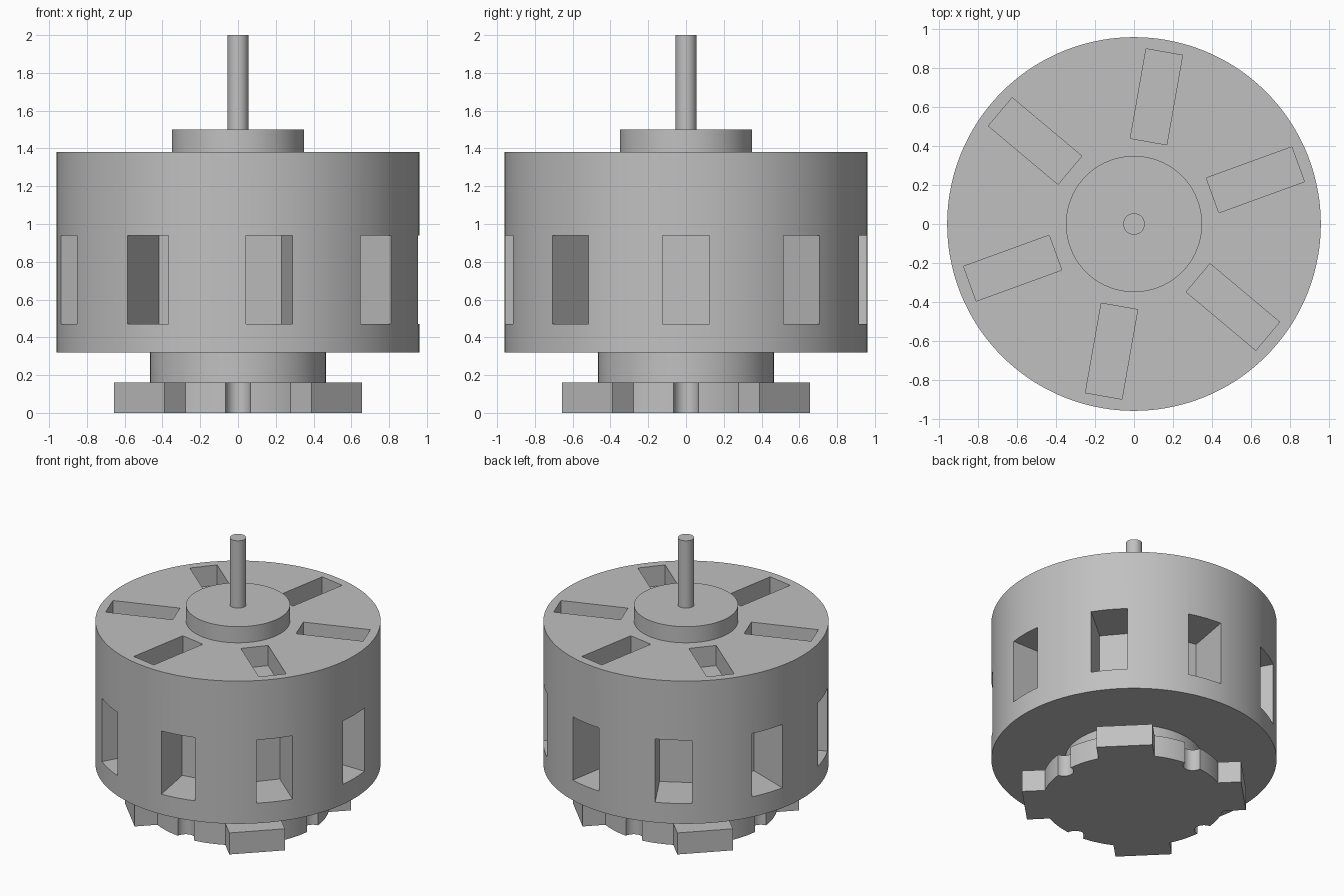
import bpy
import bmesh
from math import pi, asin, sin, cos, radians
from mathutils import Matrix, Vector

default = bpy.data.objects.get("Cube")
if default:
    bpy.data.objects.remove(default)

GREY = (0.53, 0.53, 0.53, 1)
metal = bpy.data.materials.new("grey metal")
metal.use_nodes = True
metal.diffuse_color = GREY
metal.node_tree.nodes["Principled BSDF"].inputs["Base Color"].default_value = GREY


def make_object(name, bm):
    bmesh.ops.recalc_face_normals(bm, faces=bm.faces)
    mesh = bpy.data.meshes.new(name)
    bm.to_mesh(mesh)
    bm.free()
    mesh.materials.append(metal)
    obj = bpy.data.objects.new(name, mesh)
    bpy.context.collection.objects.link(obj)
    return obj


def smooth(obj):
    bpy.ops.object.select_all(action="DESELECT")
    obj.select_set(True)
    bpy.context.view_layer.objects.active = obj
    bpy.ops.object.shade_smooth_by_angle(angle=radians(30))


def cylinder(name, radius, z0, z1, segments=96):
    bm = bmesh.new()
    bmesh.ops.create_cone(bm, cap_ends=True, segments=segments, radius1=radius,
                          radius2=radius, depth=z1 - z0,
                          matrix=Matrix.Translation((0, 0, (z0 + z1) / 2)))
    return make_object(name, bm)


def cut_ring(target, count, start, r0, r1, width, z0, z1):
    """Cut evenly spaced radial boxes out of the target."""
    bm = bmesh.new()
    for i in range(count):
        turn = Matrix.Rotation(radians(start) + i * 2 * pi / count, 4, "Z")
        move = Matrix.Translation(((r0 + r1) / 2, 0, (z0 + z1) / 2))
        size = Matrix.Diagonal((r1 - r0, width, z1 - z0, 1))
        bmesh.ops.create_cube(bm, size=1, matrix=turn @ move @ size)
    cutter = make_object("cutter", bm)
    cutter.hide_render = True
    mod = target.modifiers.new("cut", "BOOLEAN")
    mod.operation = "DIFFERENCE"
    mod.solver = "EXACT"
    mod.object = cutter
    bpy.context.view_layer.objects.active = target
    bpy.ops.object.modifier_apply(modifier=mod.name)
    bpy.data.objects.remove(cutter)


# Main drum with side windows and shallow slots in the top
drum = cylinder("drum_housing", 0.96, 0.32, 1.38, 144)
cut_ring(drum, 9, 0, 0.62, 1.1, 0.25, 0.47, 0.94)
cut_ring(drum, 6, 20, 0.43, 0.897, 0.19, 1.23, 1.5)
smooth(drum)

# Collars and shaft
smooth(cylinder("top_collar", 0.35, 1.38, 1.5))
smooth(cylinder("shaft", 0.055, 1.5, 2.0, 48))
smooth(cylinder("lower_collar", 0.465, 0.16, 0.32))

# Mounting plate: disc with four square tabs and a round notch between each pair
R, TAB_R, TAB_W, NOTCH = 0.615, 0.74, 0.19, 0.065
tab_angle = asin(TAB_W / R)
notch_angle = 2 * asin(NOTCH / (2 * R))
notch_start = pi / 2 + notch_angle / 2


def arc(radius, a0, a1, steps, centre=0.0):
    angles = [a0 + (a1 - a0) * i / steps for i in range(steps + 1)]
    return [Vector((centre + radius * cos(a), radius * sin(a), 0)) for a in angles]


edge = pi / 4 - tab_angle
quarter = arc(R, -edge, -notch_angle, 10)
quarter += arc(NOTCH, -notch_start, notch_start - 2 * pi, 14, R)[1:-1]
quarter += arc(R, notch_angle, edge, 10)
diagonal = Matrix.Rotation(pi / 4, 3, "Z")
quarter += [diagonal @ Vector((TAB_R, side * TAB_W, 0)) for side in (-1, 1)]

bm = bmesh.new()
outline = [bm.verts.new(Matrix.Rotation(k * pi / 2, 3, "Z") @ p)
           for k in range(4) for p in quarter]
base = bm.faces.new(outline)
top = bmesh.ops.extrude_face_region(bm, geom=[base], use_keep_orig=True)["geom"]
bmesh.ops.translate(bm, vec=(0, 0, 0.16),
                    verts=[g for g in top if isinstance(g, bmesh.types.BMVert)])
smooth(make_object("mounting_plate", bm))
